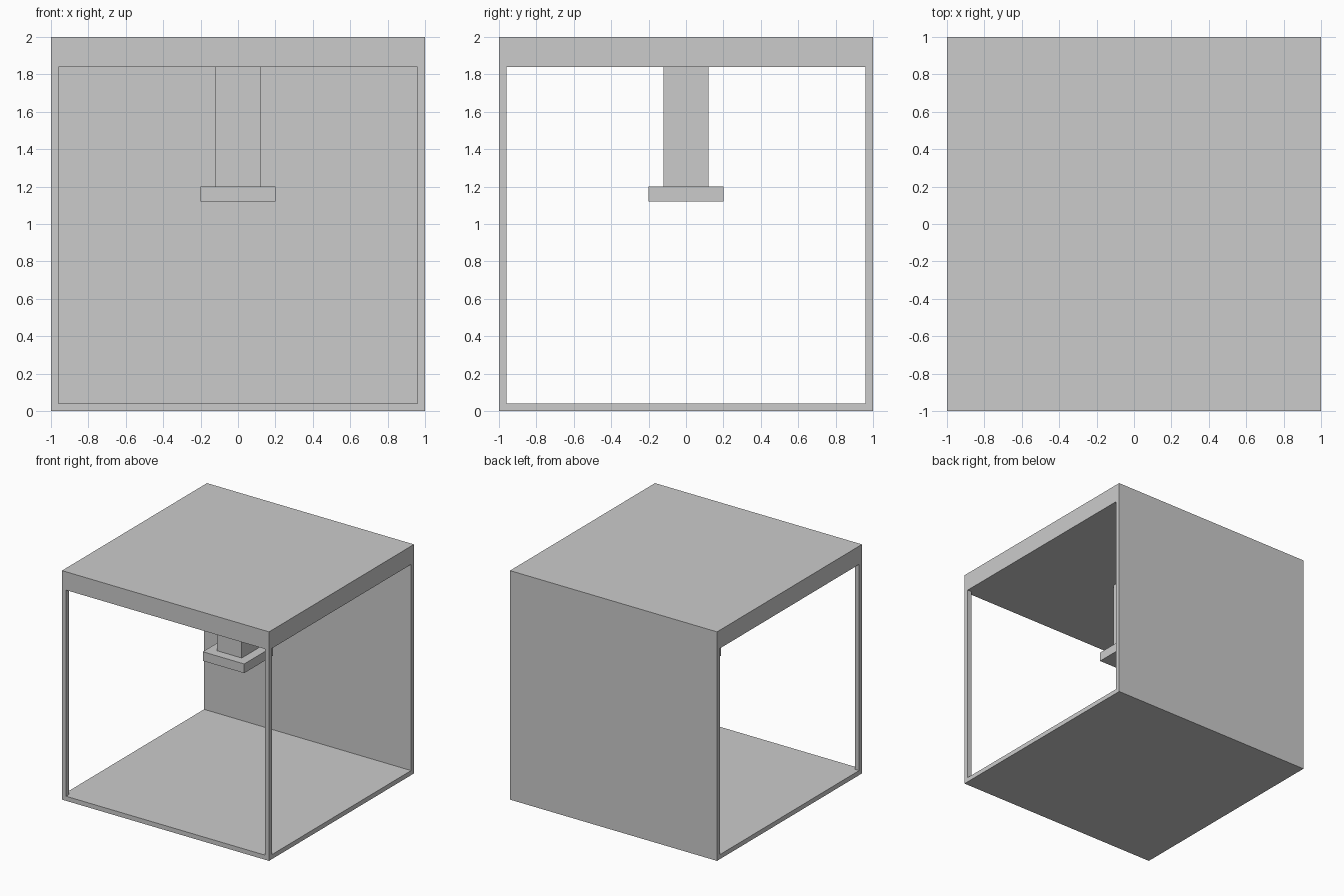
import bpy
import bmesh

if "Cube" in bpy.data.objects:
    bpy.data.objects.remove(bpy.data.objects["Cube"])


def prism(name, outline, z0, z1):
    """Extrude a flat xy outline from z0 up to z1."""
    bm = bmesh.new()
    base = bm.faces.new([bm.verts.new((x, y, z0)) for x, y in outline])
    top = bmesh.ops.extrude_face_region(bm, geom=[base])["geom"]
    verts = [v for v in top if isinstance(v, bmesh.types.BMVert)]
    bmesh.ops.translate(bm, verts=verts, vec=(0, 0, z1 - z0))
    bmesh.ops.recalc_face_normals(bm, faces=bm.faces)
    mesh = bpy.data.meshes.new(name)
    bm.to_mesh(mesh)
    bm.free()
    obj = bpy.data.objects.new(name, mesh)
    bpy.context.collection.objects.link(obj)
    return obj


def square(r):
    return [(-r, -r), (r, -r), (r, r), (-r, r)]


WALL, FLOOR, CEILING = 0.96, 0.04, 1.84
OUT = 1.2

# Housing: solid block, hollowed to leave floor, roof, back wall and front posts
housing = prism("housing", square(1.0), 0, 2)

# Cutter opens the front and both sides, sparing the two front posts
cutter = prism("opening_cutter", [
    (-OUT, -WALL), (-WALL, -WALL), (-WALL, -OUT), (WALL, -OUT),
    (WALL, -WALL), (OUT, -WALL), (OUT, WALL), (-OUT, WALL)], FLOOR, CEILING)
cutter.hide_render = True
cutter.hide_set(True)

cut = housing.modifiers.new("openings", 'BOOLEAN')
cut.operation = 'DIFFERENCE'
cut.solver = 'EXACT'
cut.object = cutter

# Column hanging from the ceiling, with a wider plate at its end
prism("hanging_column", square(0.12), 1.2, CEILING)
prism("column_plate", square(0.2), 1.12, 1.2)
